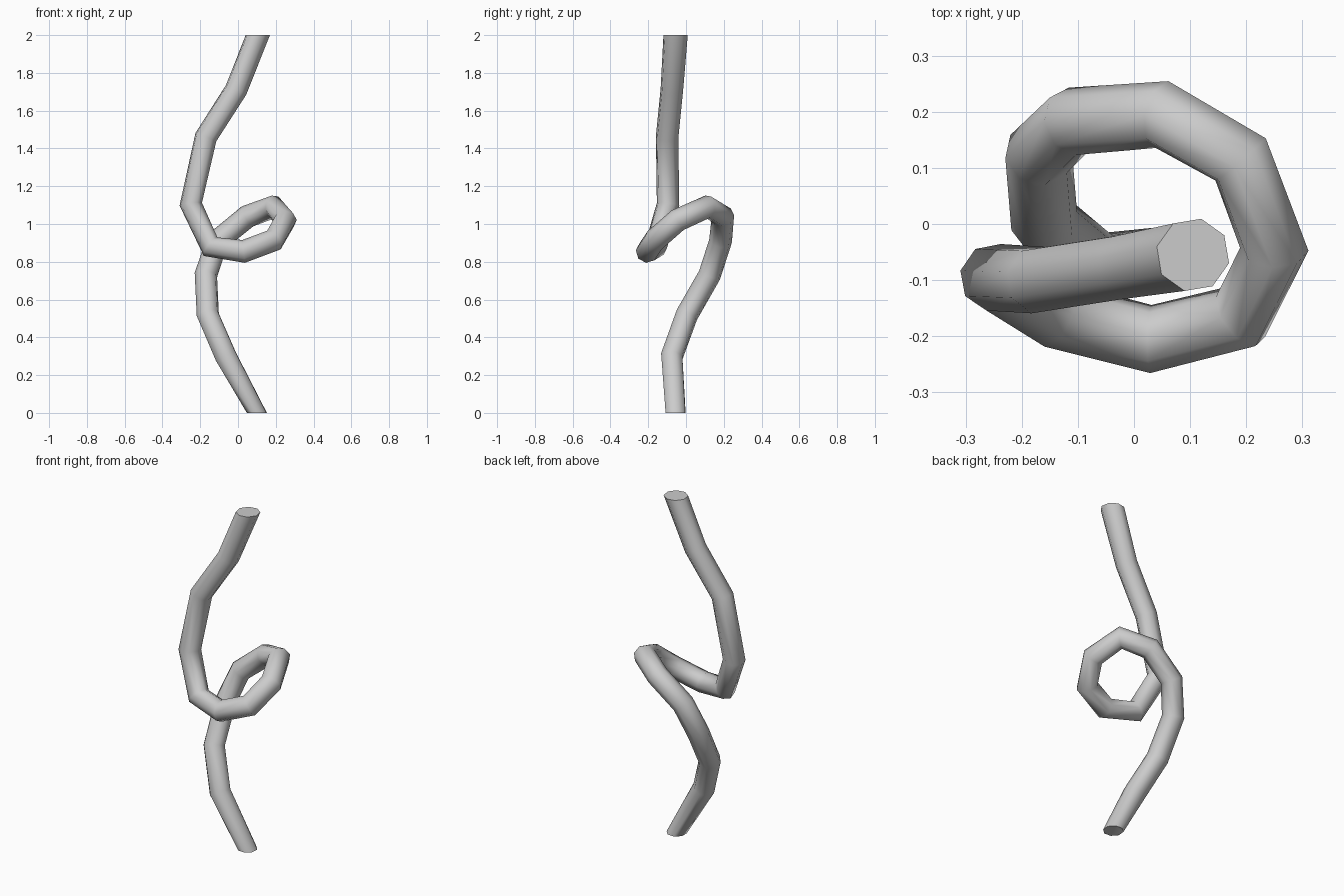
import bpy, bmesh, math
from mathutils import Vector

cube = bpy.data.objects.get("Cube")
if cube:
    bpy.data.objects.remove(cube, do_unlink=True)

SIDES = 8
RADIUS = 0.061

# Centre line from the foot, through the loop, to the top
path = [Vector(p) for p in [
    (0.10, -0.055, 0), (-0.065, -0.075, 0.30), (-0.16, 0.005, 0.52),
    (-0.17, 0.125, 0.73), (-0.11, 0.183, 0.91), (0.05, 0.195, 1.04),
    (0.19, 0.115, 1.092), (0.25, -0.045, 1.02), (0.19, -0.165, 0.915),
    (0.03, -0.205, 0.855), (-0.145, -0.16, 0.88), (-0.25, -0.095, 1.105),
    (-0.17, -0.10, 1.46), (-0.01, -0.075, 1.71), (0.105, -0.055, 2.0)]]
last = len(path) - 1
up = Vector((0, 0, 1))


def ring_normal(i):
    """Flat ends, mitred rings between."""
    if i in (0, last):
        return up
    return ((path[i] - path[i - 1]).normalized()
            + (path[i + 1] - path[i]).normalized()).normalized()


# Carry one frame along the path, backwards from the top, so it does not twist
bm = bmesh.new()
rings = []
normal = up
side = Vector((math.cos(math.radians(-13)), math.sin(math.radians(-13)), 0))
for i in range(last, -1, -1):
    new = ring_normal(i)
    side = normal.rotation_difference(new) @ side
    normal = new
    other = normal.cross(side)
    r = 0.066 if i == last else 0.056 if i == 0 else RADIUS
    rings.append([bm.verts.new(path[i] + r * (side * math.cos(a) + other * math.sin(a)))
                  for a in (math.tau * k / SIDES for k in range(SIDES))])

# Pick the least twisted pairing between neighbouring rings and skin them
for a, b in zip(rings, rings[1:]):
    shift = min(range(SIDES), key=lambda s: sum(
        (a[k].co - b[(k + s) % SIDES].co).length for k in range(SIDES)))
    b[:] = b[shift:] + b[:shift]
    for k in range(SIDES):
        n = (k + 1) % SIDES
        bm.faces.new((a[k], b[k], b[n], a[n]))
bm.faces.new(rings[0])
bm.faces.new(rings[-1][::-1])
bmesh.ops.recalc_face_normals(bm, faces=bm.faces)

mesh = bpy.data.meshes.new("looped_vine")
bm.to_mesh(mesh)
bm.free()
vine = bpy.data.objects.new("looped_vine", mesh)
bpy.context.collection.objects.link(vine)

# Plain grey
grey = bpy.data.materials.new("light_grey")
grey.use_nodes = True
colour = (0.6, 0.6, 0.6, 1)
grey.diffuse_color = colour
grey.node_tree.nodes["Principled BSDF"].inputs["Base Color"].default_value = colour
mesh.materials.append(grey)

# Smooth sides, crisp end caps
bpy.ops.object.select_all(action='DESELECT')
vine.select_set(True)
bpy.context.view_layer.objects.active = vine
bpy.ops.object.shade_smooth_by_angle(angle=math.radians(60))
